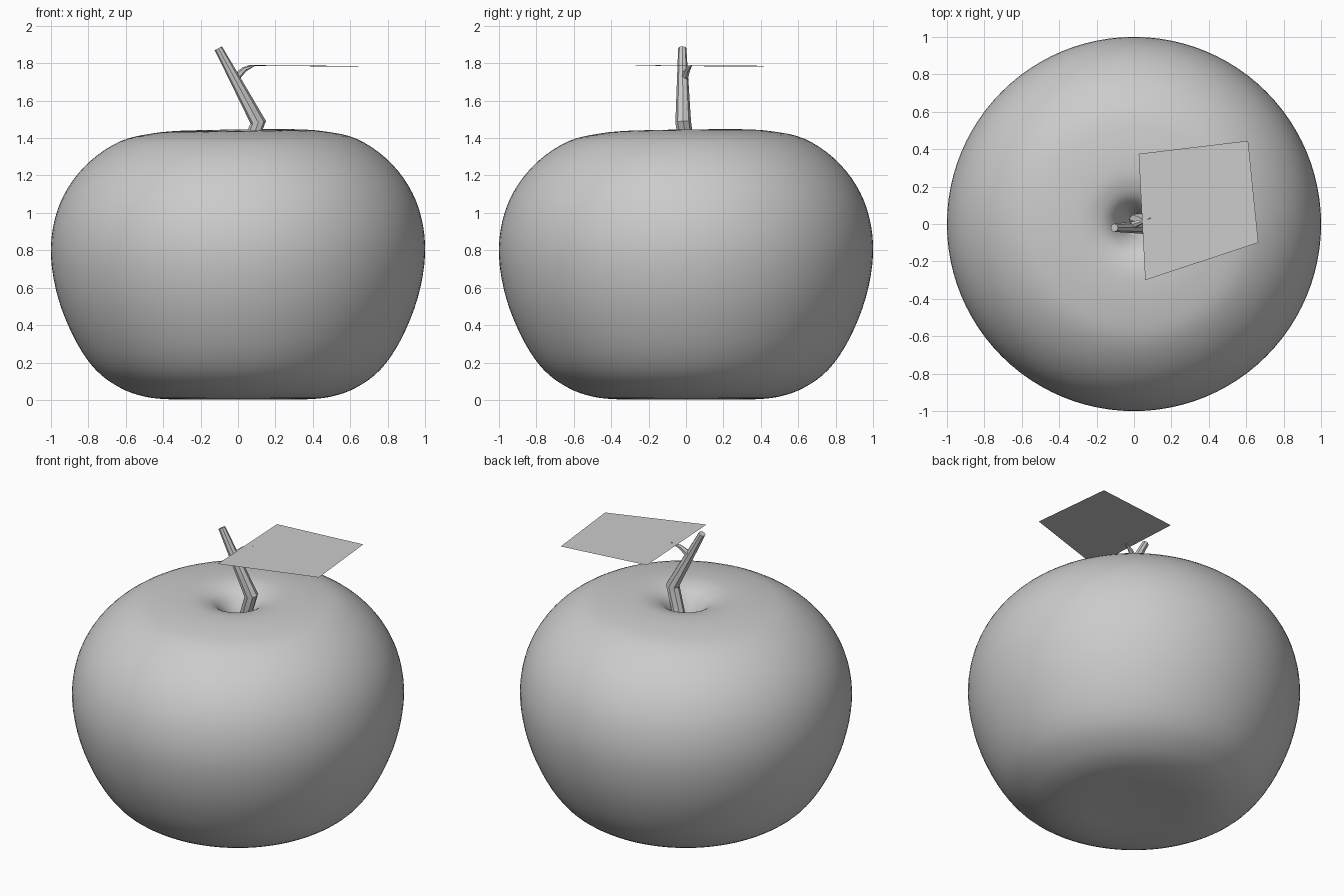
import bpy, bmesh, math
from mathutils import Vector

if "Cube" in bpy.data.objects:
    bpy.data.objects.remove(bpy.data.objects["Cube"])


def add_object(name, bm):
    bmesh.ops.recalc_face_normals(bm, faces=bm.faces)
    me = bpy.data.meshes.new(name)
    bm.to_mesh(me)
    bm.free()
    ob = bpy.data.objects.new(name, me)
    bpy.context.collection.objects.link(ob)
    return ob


def shade(ob, degrees):
    bpy.ops.object.select_all(action='DESELECT')
    ob.select_set(True)
    bpy.context.view_layer.objects.active = ob
    bpy.ops.object.shade_smooth_by_angle(angle=math.radians(degrees))


def spline(pts, steps):
    """Catmull-Rom curve through 2D points."""
    p = [Vector(q) for q in pts]
    p = [p[0]] + p + [p[-1]]
    out = []
    for a, b, c, d in zip(p, p[1:], p[2:], p[3:]):
        for i in range(steps):
            t = i / steps
            out.append(0.5 * (2 * b + (c - a) * t + (2 * a - 5 * b + 4 * c - d) * t * t
                              + (3 * b - a - 3 * c + d) * t ** 3))
    return out + [p[-1]]


def tube(name, path, sides):
    """Tapered tube through (centre, radius) stations."""
    bm = bmesh.new()
    pts = [Vector(c) for c, _ in path]
    rings = []
    for i, (c, r) in enumerate(path):
        d = pts[min(i + 1, len(pts) - 1)] - pts[max(i - 1, 0)]
        u = Vector((0, 1, 0)).cross(d).normalized()
        v = d.cross(u).normalized()
        rings.append([bm.verts.new(pts[i] + r * (u * math.cos(a) + v * math.sin(a)))
                      for a in (2 * math.pi * k / sides for k in range(sides))])
    for lo, hi in zip(rings, rings[1:]):
        for k in range(sides):
            n = (k + 1) % sides
            bm.faces.new((lo[k], lo[n], hi[n], hi[k]))
    bm.faces.new(rings[0])
    bm.faces.new(rings[-1])
    return add_object(name, bm)


# Fruit body: lathed profile with a stem hollow, slightly lopsided at the top
profile = [(0, 0.012), (0.2, 0.008), (0.36, 0.003), (0.5, 0.018), (0.63, 0.065), (0.76, 0.16),
           (0.87, 0.32), (0.96, 0.54), (1.0, 0.77), (0.98, 0.97), (0.91, 1.14),
           (0.79, 1.285), (0.63, 1.39), (0.46, 1.43), (0.3, 1.442), (0.21, 1.43),
           (0.14, 1.397), (0.085, 1.33), (0.045, 1.25), (0, 1.21)]
curve = spline(profile, 4)
SEG = 96
bm = bmesh.new()
rings = [[bm.verts.new((p.x * math.cos(a), p.x * math.sin(a), p.y))
          for a in (2 * math.pi * k / SEG for k in range(SEG))] for p in curve[1:-1]]
for lo, hi in zip(rings, rings[1:]):
    for k in range(SEG):
        n = (k + 1) % SEG
        bm.faces.new((lo[k], lo[n], hi[n], hi[k]))
for ring, p in ((rings[0], curve[0]), (rings[-1], curve[-1])):
    tip = bm.verts.new((0, 0, p.y))
    for k in range(SEG):
        bm.faces.new((ring[k], ring[(k + 1) % SEG], tip))
for v in bm.verts:
    v.co.z += 0.013 * (v.co.x + v.co.y) * (v.co.z / 1.45) ** 2
shade(add_object("fruit_body", bm), 60)

# Bent stem
shade(tube("stem", [((0.0, 0.03, 1.2), 0.038), ((0.108, -0.015, 1.485), 0.042),
                    ((-0.105, -0.02, 1.88), 0.022)], 8), 30)

# Leaf stalk
shade(tube("leaf_stalk", [((-0.015, -0.01, 1.72), 0.022), ((0.035, 0.01, 1.768), 0.014),
                          ((0.09, 0.03, 1.789), 0.003)], 6), 30)

# Leaf: one flat quad
bm = bmesh.new()
bm.faces.new([bm.verts.new(c) for c in ((0.06, -0.30, 1.79), (0.665, -0.10, 1.785),
                                        (0.61, 0.445, 1.782), (0.025, 0.375, 1.787))])
add_object("leaf", bm)
